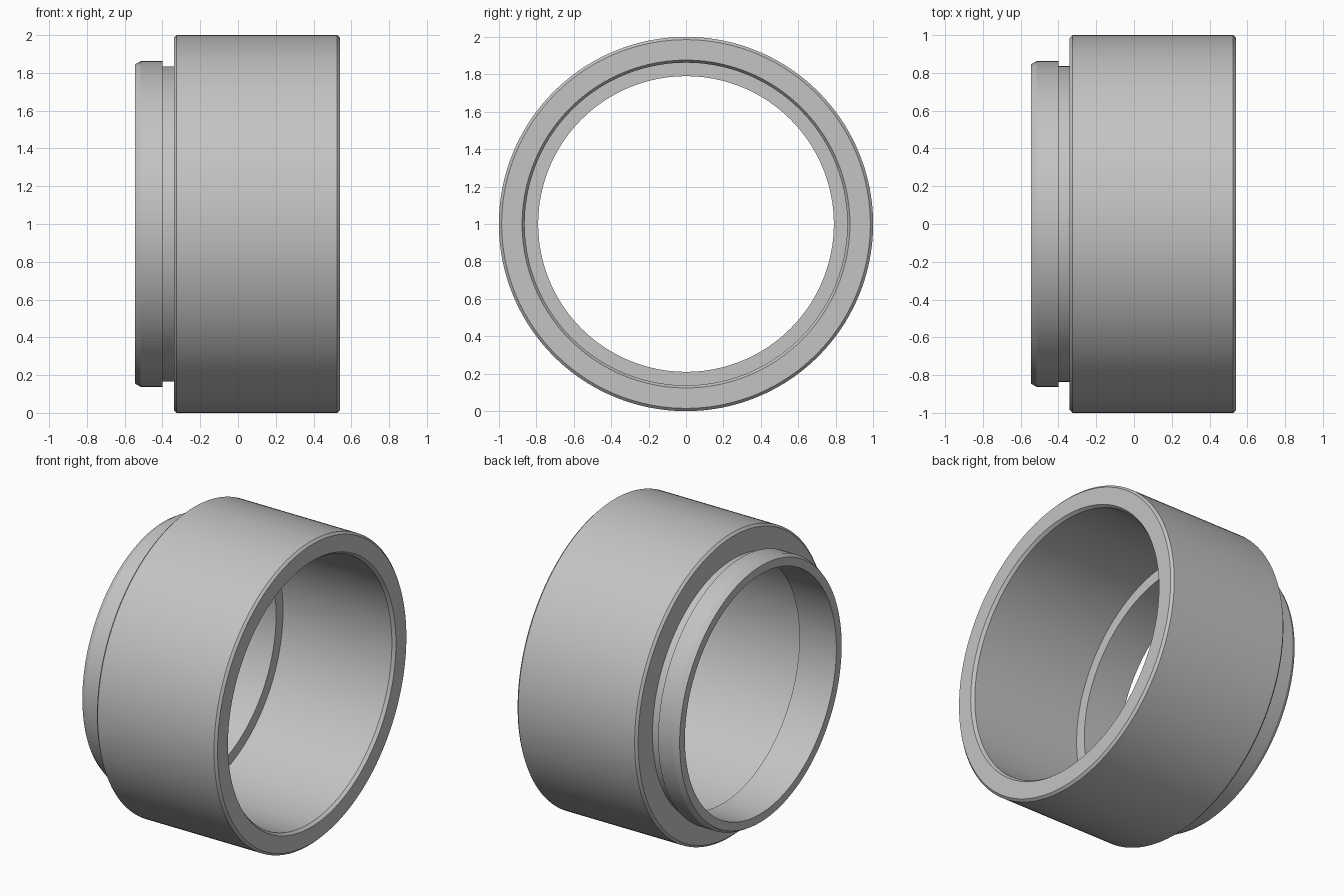
import bpy, bmesh, math
from mathutils import Matrix, Vector

cube = bpy.data.objects.get("Cube")
if cube:
    bpy.data.objects.remove(cube, do_unlink=True)

SEGMENTS = 160

# Single grey finish
grey = bpy.data.materials.new("light grey")
grey.use_nodes = True
colour = (0.55, 0.55, 0.55, 1)
grey.diffuse_color = colour
grey.node_tree.nodes["Principled BSDF"].inputs["Base Color"].default_value = colour

# Closed cross-section as (position along the axis, radius)
profile = [
    # outer sleeve with chamfered ends
    (0.54, 0.985), (0.525, 1.0), (-0.325, 1.0), (-0.34, 0.985),
    # recessed neck, then the spigot lip
    (-0.34, 0.835), (-0.40, 0.835), (-0.40, 0.862),
    (-0.515, 0.862), (-0.545, 0.845),
    # narrow bore, inner shoulder, wide bore with chamfered mouth
    (-0.545, 0.79), (-0.275, 0.79), (-0.275, 0.862),
    (0.52, 0.862), (0.54, 0.876),
]


def revolve(name, section):
    """Sweep a closed section around the x axis through z = 1."""
    bm = bmesh.new()
    rings = []
    for i in range(SEGMENTS):
        turn = Matrix.Rotation(math.tau * i / SEGMENTS, 3, 'X')
        rings.append([bm.verts.new(turn @ Vector((x, 0, r)) + Vector((0, 0, 1)))
                      for x, r in section])
    n = len(section)
    for i, ring in enumerate(rings):
        following = rings[(i + 1) % SEGMENTS]
        for j in range(n):
            k = (j + 1) % n
            bm.faces.new((ring[j], ring[k], following[k], following[j]))
    bmesh.ops.recalc_face_normals(bm, faces=bm.faces)
    mesh = bpy.data.meshes.new(name)
    bm.to_mesh(mesh)
    bm.free()
    mesh.materials.append(grey)
    obj = bpy.data.objects.new(name, mesh)
    bpy.context.collection.objects.link(obj)
    return obj


ring = revolve("stepped_adapter_ring", profile)

# Smooth round walls, crisp chamfers and shoulders
bpy.ops.object.select_all(action='DESELECT')
ring.select_set(True)
bpy.context.view_layer.objects.active = ring
bpy.ops.object.shade_smooth_by_angle(angle=math.radians(20))
